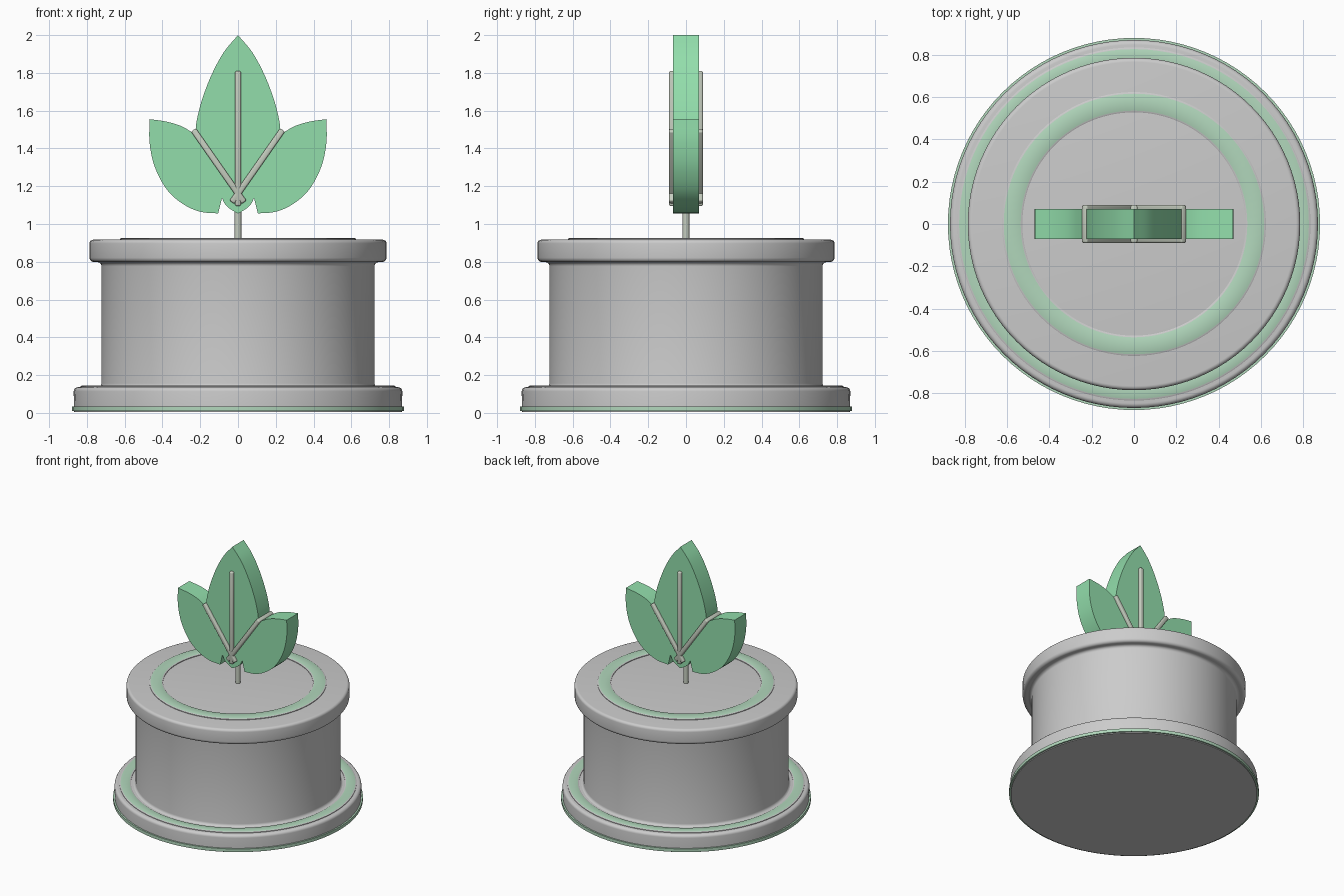
import bpy, bmesh, math
from mathutils import Matrix, Vector

if "Cube" in bpy.data.objects:
    bpy.data.objects.remove(bpy.data.objects["Cube"])


def material(name, rgb):
    m = bpy.data.materials.new(name)
    m.diffuse_color = (*rgb, 1)
    m.use_nodes = True
    m.node_tree.nodes["Principled BSDF"].inputs["Base Color"].default_value = m.diffuse_color
    return m


GREY = material("stone grey", (0.60, 0.60, 0.60))
PALE = material("pale green", (0.44, 0.68, 0.50))
LEAF = material("leaf green", (0.29, 0.73, 0.41))
VEIN = material("vein grey green", (0.56, 0.61, 0.52))


def finish(bm, name, mats, smooth=True):
    bmesh.ops.recalc_face_normals(bm, faces=bm.faces)
    me = bpy.data.meshes.new(name)
    bm.to_mesh(me)
    bm.free()
    for m in mats:
        me.materials.append(m)
    ob = bpy.data.objects.new(name, me)
    bpy.context.collection.objects.link(ob)
    if smooth:
        bpy.ops.object.select_all(action='DESELECT')
        ob.select_set(True)
        bpy.context.view_layer.objects.active = ob
        bpy.ops.object.shade_smooth_by_angle(angle=math.radians(35))
    return ob


def lathe(name, profile, mats, closed=False, segs=96):
    """Spin an (r, z) profile round z; points with r = 0 close the ends."""
    bm = bmesh.new()
    vs = [bm.verts.new((r, 0, z)) for r, z in profile]
    pairs = list(zip(vs, vs[1:])) + ([(vs[-1], vs[0])] if closed else [])
    es = [bm.edges.new(p) for p in pairs]
    bmesh.ops.spin(bm, geom=vs + es, cent=(0, 0, 0), axis=(0, 0, 1),
                   angle=math.tau, steps=segs)
    bmesh.ops.remove_doubles(bm, verts=bm.verts, dist=1e-5)
    return finish(bm, name, mats)


def arc(cx, cz, r, a0, a1, n=5):
    """Points of a rounded corner in the profile plane."""
    return [(cx + r * math.cos(math.radians(a0 + (a1 - a0) * i / n)),
             cz + r * math.sin(math.radians(a0 + (a1 - a0) * i / n)))
            for i in range(n + 1)]


# Pedestal: plinth, drum and overhanging lid
lathe("plinth", [(0, 0.004), (0.868, 0.004)] + arc(0.848, 0.114, 0.022, 0, 90)
      + [(0, 0.136)], [GREY])
lathe("drum", [(0, 0.12), (0.74, 0.12)] + arc(0.745, 0.156, 0.022, 270, 180)
      + arc(0.745, 0.776, 0.022, 180, 90) + [(0.745, 0.81), (0, 0.81)], [GREY])
lathe("lid", [(0, 0.798), (0.74, 0.798)] + arc(0.762, 0.822, 0.024, 270, 360)
      + arc(0.766, 0.897, 0.02, 0, 90) + [(0, 0.917)], [GREY])

# Trim bands: a band round the foot, inlaid rings on plinth and lid
lathe("foot_band", [(0.85, 0.010), (0.88, 0.010), (0.88, 0.034), (0.85, 0.034)],
      [PALE], closed=True)


def inlaid_ring(name, r0, r1, z0, z1):
    b = 0.008
    ob = lathe(name, [(r0, z0), (r0, z1 - b / 2), (r0 + b, z1), (r1 - b, z1),
                      (r1, z1 - b / 2), (r1, z0)], [GREY, PALE], closed=True)
    for p in ob.data.polygons:
        p.material_index = int(p.normal.z > 0.9)


inlaid_ring("plinth_ring", 0.755, 0.835, 0.12, 0.144)
inlaid_ring("lid_ring", 0.528, 0.624, 0.90, 0.926)

# Stem
lathe("stem", [(0, 0.90), (0.018, 0.90), (0.018, 1.15), (0, 1.15)], [VEIN], segs=20)


# Leaves: half outline through smooth control points, mirrored and extruded
def spline(pts, n=5):
    v = [Vector(p) for p in pts]
    v = [2 * v[0] - v[1]] + v + [2 * v[-1] - v[-2]]
    out = []
    for a, b, c, d in zip(v, v[1:], v[2:], v[3:]):
        for i in range(n):
            t = i / n
            out.append(0.5 * (2 * b + (c - a) * t + (2 * a - 5 * b + 4 * c - d) * t * t
                              + (3 * b - a - 3 * c + d) * t ** 3))
    return out + [v[-2]]


half = (spline([(0, 2.0), (0.075, 1.91), (0.14, 1.79), (0.19, 1.66), (0.218, 1.55),
                (0.226, 1.475)])
        + spline([(0.235, 1.48), (0.30, 1.518), (0.38, 1.542), (0.468, 1.555)])[1:]
        + spline([(0.468, 1.555), (0.468, 1.43), (0.44, 1.30), (0.375, 1.18),
                  (0.29, 1.105), (0.20, 1.065), (0.105, 1.056)])[1:]
        + spline([(0.085, 1.137), (0.065, 1.10), (0.035, 1.075), (0, 1.056)]))
outline = half + [Vector((-p.x, p.y)) for p in reversed(half[1:-1])]
bm = bmesh.new()
face = bm.faces.new([bm.verts.new((p.x, -0.07, p.y)) for p in outline])
new = bmesh.ops.extrude_face_region(bm, geom=[face], use_keep_orig=True)["geom"]
bmesh.ops.translate(bm, vec=(0, 0.14, 0),
                    verts=[g for g in new if isinstance(g, bmesh.types.BMVert)])
bmesh.ops.triangulate(bm, faces=[f for f in bm.faces if len(f.verts) > 4])
finish(bm, "leaves", [LEAF])


# Veins: rounded bars running right through the leaves
def vein(name, a, b):
    a, b = Vector((a[0], 0, a[1])), Vector((b[0], 0, b[1]))
    d = b - a
    bm = bmesh.new()
    bmesh.ops.create_cube(bm, size=1, matrix=Matrix.Diagonal((0.032, 0.18, d.length, 1)))
    bmesh.ops.bevel(bm, geom=bm.edges[:], offset=0.009, segments=3, profile=0.5,
                    affect='EDGES')
    turn = Matrix.Rotation(math.atan2(d.x, d.z), 4, 'Y')
    bmesh.ops.transform(bm, matrix=Matrix.Translation((a + b) / 2) @ turn, verts=bm.verts)
    finish(bm, name, [VEIN])


vein("middle_vein", (0, 1.095), (0, 1.81))
for side, s in (("left", -1), ("right", 1)):
    vein(side + "_vein", (-0.032 * s, 1.115), (0.236 * s, 1.498))
